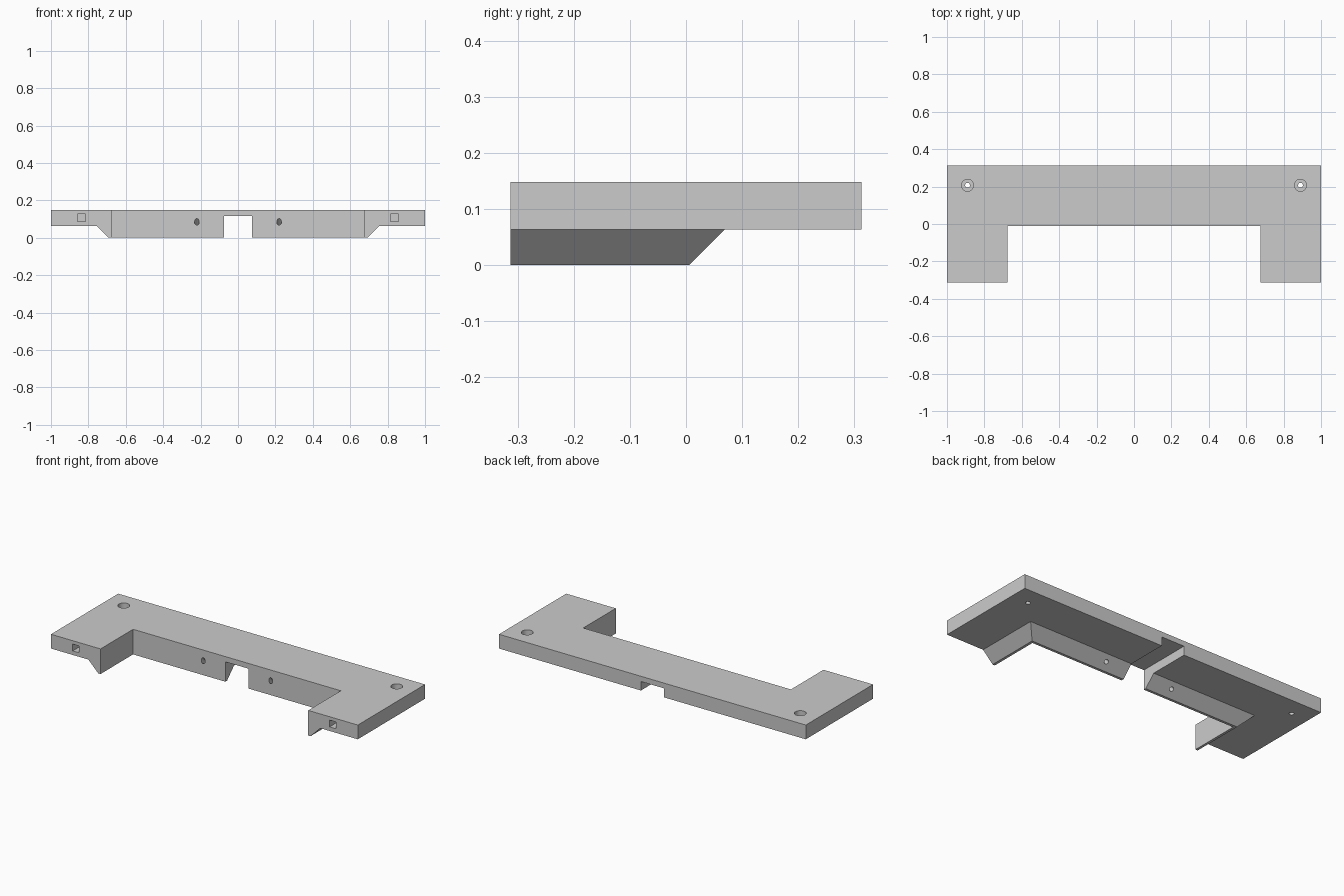
import bpy
import bmesh
import math
from mathutils import Matrix, Vector

cube = bpy.data.objects.get("Cube")
if cube:
    bpy.data.objects.remove(cube, do_unlink=True)

grey = bpy.data.materials.new("plain grey")
grey.use_nodes = True
COLOUR = (0.6, 0.6, 0.6, 1)
grey.diffuse_color = COLOUR
grey.node_tree.nodes["Principled BSDF"].inputs["Base Color"].default_value = COLOUR

INNER_X, INNER_Y, FRONT, BACK = 0.677, -0.01, -0.313, 0.313
PLATE_Z, TOP_Z = 0.064, 0.148


def make_object(name, bm):
    bmesh.ops.recalc_face_normals(bm, faces=bm.faces)
    mesh = bpy.data.meshes.new(name)
    bm.to_mesh(mesh)
    bm.free()
    mesh.materials.append(grey)
    obj = bpy.data.objects.new(name, mesh)
    bpy.context.collection.objects.link(obj)
    return obj


def add_box(bm, centre, size):
    bmesh.ops.create_cube(bm, size=1, matrix=Matrix.Translation(centre) @ Matrix.Diagonal((*size, 1)))


def add_rod(bm, centre, radius, length, tilt=0):
    bmesh.ops.create_cone(
        bm, cap_ends=True, segments=32, radius1=radius, radius2=radius, depth=length,
        matrix=Matrix.Translation(centre) @ Matrix.Rotation(tilt, 4, 'X'))


# U-shaped plate: one section (outward x, outward y, height) swept with mitred corners
out_x, out_y = 1 - INNER_X, BACK - INNER_Y
section = [(0, 0, 0), (0.015, 0.015, 0), (0.079, 0.079, PLATE_Z),
           (out_x, out_y, PLATE_Z), (out_x, out_y, TOP_Z), (0, 0, TOP_Z)]
bm = bmesh.new()
rings = []
for side, at_back in ((-1, False), (-1, True), (1, True), (1, False)):
    rings.append([bm.verts.new((side * (INNER_X + dx), INNER_Y + dy if at_back else FRONT, z))
                  for dx, dy, z in section])
for a, b in zip(rings, rings[1:]):
    for i in range(len(section)):
        j = (i + 1) % len(section)
        bm.faces.new((a[i], a[j], b[j], b[i]))
bm.faces.new(rings[0])
bm.faces.new(rings[-1])
bracket = make_object("bracket_plate", bm)

# Cutters, grouped so that shapes inside one group never overlap
channel = bmesh.new()
add_box(channel, (0, 0, 0.0085), (0.15, 1, 0.217))
wide = bmesh.new()
narrow = bmesh.new()
for side in (-1, 1):
    # counterbored screw holes and square sockets in the arm ends
    add_rod(wide, (side * 0.89, 0.207, TOP_Z), 0.032, 0.09)
    add_box(wide, (side * 0.837, FRONT, 0.108), (0.042, 0.2, 0.04))
    add_rod(narrow, (side * 0.89, 0.207, 0.1), 0.013, 0.3)
    # slanted holes through the rear lip
    add_rod(narrow, (side * 0.22, 0.015, 0.06), 0.0125, 0.16, math.radians(45))

for name, cutter_mesh in (("channel_cutter", channel), ("socket_cutter", wide), ("hole_cutter", narrow)):
    cutter = make_object(name, cutter_mesh)
    mod = bracket.modifiers.new(name, 'BOOLEAN')
    mod.operation = 'DIFFERENCE'
    mod.solver = 'EXACT'
    mod.object = cutter
    bpy.context.view_layer.objects.active = bracket
    bracket.select_set(True)
    bpy.ops.object.modifier_apply(modifier=mod.name)
    bpy.data.objects.remove(cutter, do_unlink=True)

# Round hole walls smooth, all other edges sharp
bpy.ops.object.select_all(action='DESELECT')
bracket.select_set(True)
bpy.ops.object.shade_smooth_by_angle(angle=math.radians(30))
